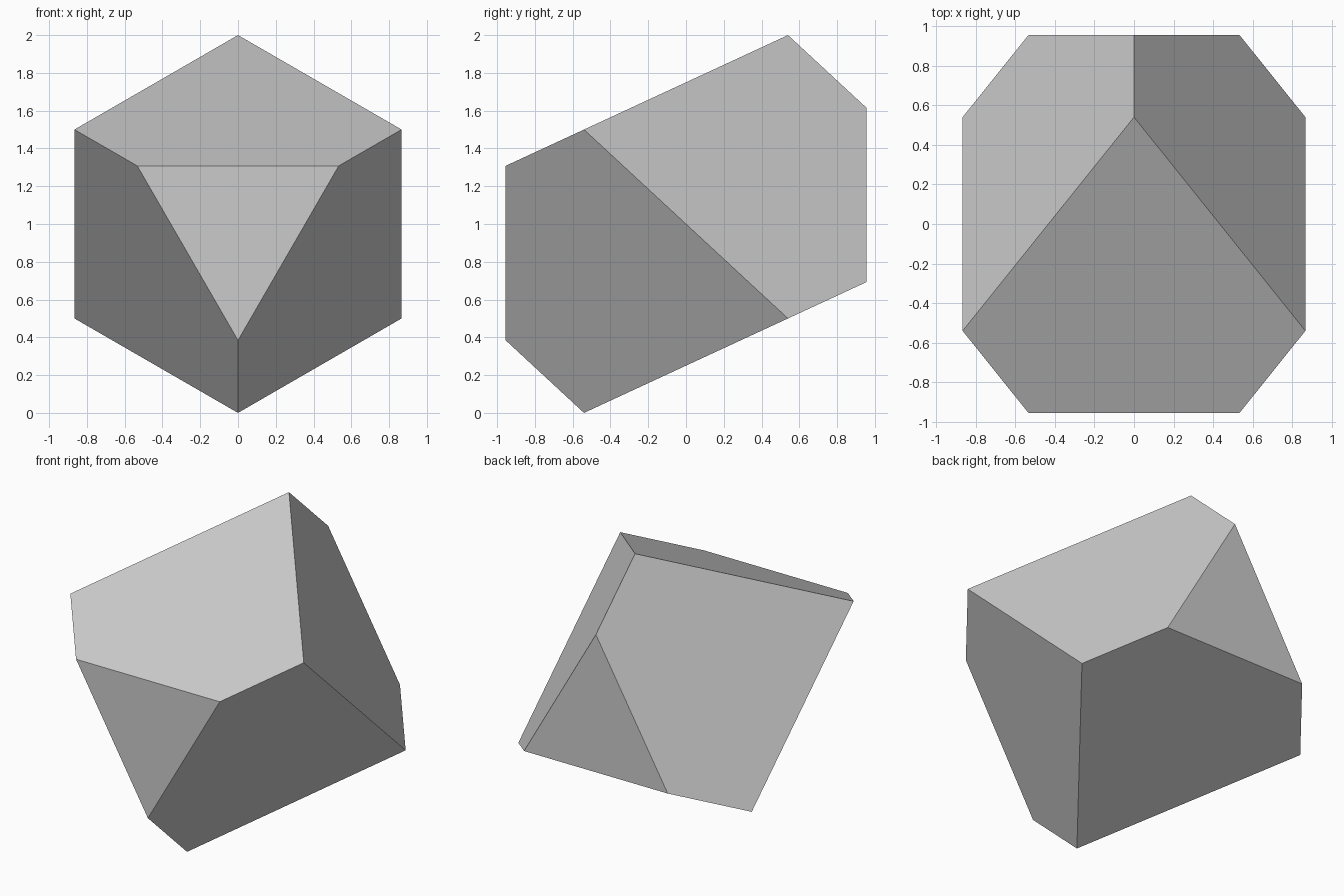
import bpy, bmesh
from math import sin, cos, radians

if "Cube" in bpy.data.objects:
    bpy.data.objects.remove(bpy.data.objects["Cube"])

# Truncated rhombohedron whose three-fold axis runs along y
APEX = 1.62                 # tip of the untruncated solid
RING = APEX / 3             # depth of each ring of outer corners
CUT = 0.955                 # depth of the triangular end faces
R_CUT = (APEX - CUT) / (APEX - RING)

bm = bmesh.new()


def ring(radius, y, start):
    """Three corners around the axis, 120 degrees apart."""
    return [bm.verts.new((radius * cos(radians(start + 120 * k)), y,
                          1 + radius * sin(radians(start + 120 * k))))
            for k in range(3)]


front_tri = ring(R_CUT, -CUT, -90)
front_ring = ring(1, -RING, -90)
back_ring = ring(1, RING, -30)
back_tri = ring(R_CUT, CUT, -30)

# Triangular end faces
bm.faces.new(front_tri)
bm.faces.new(back_tri)

# Six pentagonal sides
for k in range(3):
    n = (k + 1) % 3
    bm.faces.new((front_tri[k], front_ring[k], back_ring[k],
                  front_ring[n], front_tri[n]))
    bm.faces.new((back_tri[k], back_ring[k], front_ring[n],
                  back_ring[n], back_tri[n]))

bmesh.ops.recalc_face_normals(bm, faces=bm.faces[:])
mesh = bpy.data.meshes.new("truncated_rhombohedron")
bm.to_mesh(mesh)
bm.free()
bpy.context.collection.objects.link(
    bpy.data.objects.new("truncated_rhombohedron", mesh))
